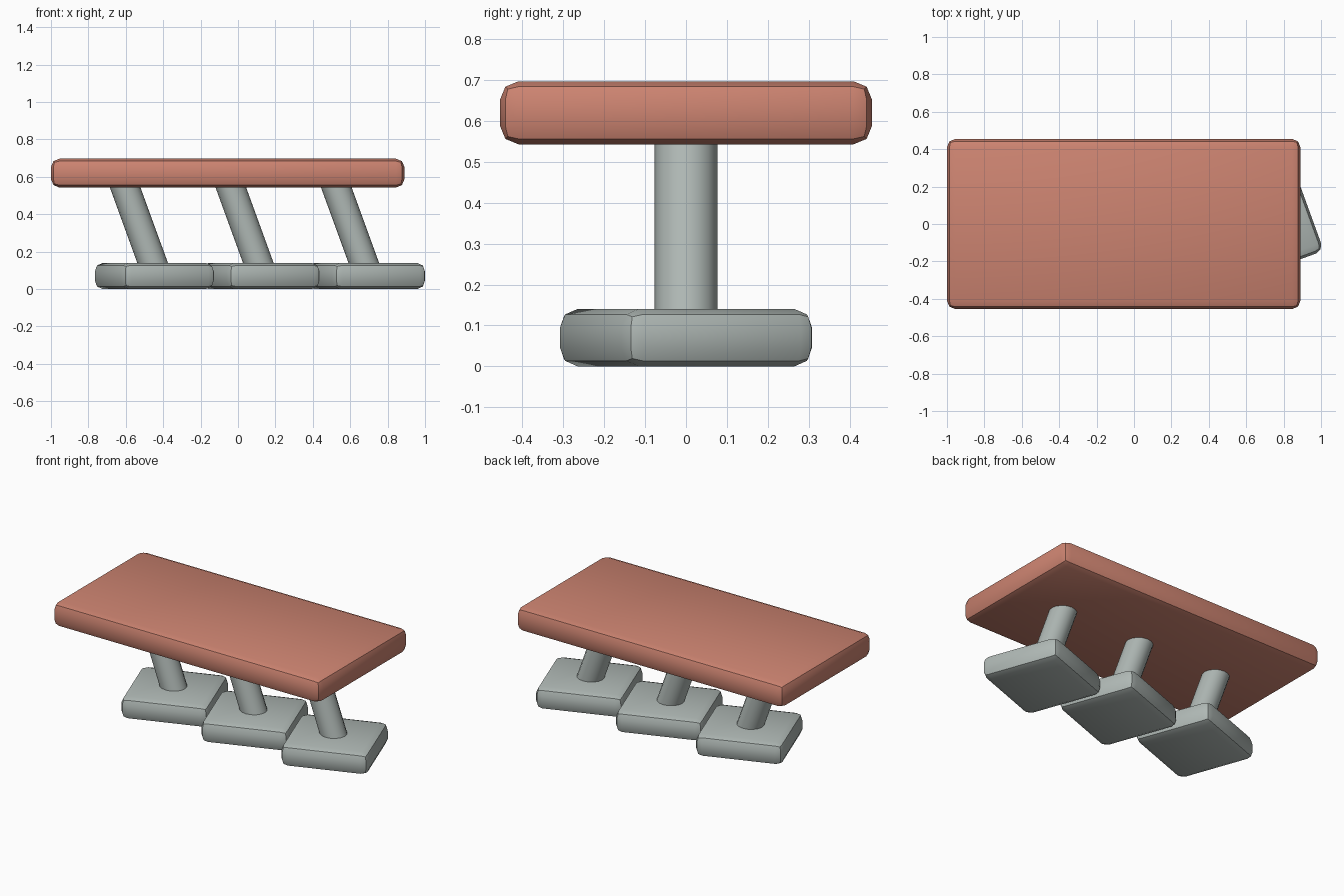
import bpy
import bmesh
from math import radians, tan, cos
from mathutils import Matrix, Vector

cube = bpy.data.objects.get("Cube")
if cube:
    bpy.data.objects.remove(cube, do_unlink=True)


def make_material(name, rgb):
    mat = bpy.data.materials.new(name)
    mat.use_nodes = True
    color = (*rgb, 1)
    mat.diffuse_color = color
    mat.node_tree.nodes["Principled BSDF"].inputs["Base Color"].default_value = color
    return mat


def finish(bm, name, mat, location, rotation):
    mesh = bpy.data.meshes.new(name)
    bm.to_mesh(mesh)
    bm.free()
    mesh.materials.append(mat)
    obj = bpy.data.objects.new(name, mesh)
    bpy.context.collection.objects.link(obj)
    obj.location = location
    obj.rotation_euler = rotation
    bpy.ops.object.select_all(action='DESELECT')
    obj.select_set(True)
    bpy.context.view_layer.objects.active = obj
    bpy.ops.object.shade_smooth_by_angle(angle=radians(30))
    return obj


def rounded_slab(name, size, mat, location, turn=0):
    bm = bmesh.new()
    bmesh.ops.create_cube(bm, size=1, matrix=Matrix.Diagonal((*size, 1)))
    bmesh.ops.bevel(bm, geom=bm.edges[:], offset=0.045, segments=2,
                    profile=0.5, affect='EDGES')
    return finish(bm, name, mat, location, (0, 0, turn))


def round_post(name, radius, length, mat, location, lean):
    bm = bmesh.new()
    bmesh.ops.create_cone(bm, cap_ends=True, segments=16, radius1=radius,
                          radius2=radius, depth=length)
    return finish(bm, name, mat, location, (0, lean, 0))


salmon = make_material("salmon", (0.61, 0.23, 0.165))
grey = make_material("grey", (0.43, 0.48, 0.46))

# Table top
rounded_slab("table_top", (1.89, 0.91, 0.154), salmon, (-0.055, 0, 0.62))

# Three leaning legs, each on a turned foot
LEAN = radians(-20)
for side, x in (("right", -0.447), ("middle", 0.118), ("left", 0.682)):
    rounded_slab(f"{side}_foot", (0.528, 0.496, 0.14), grey, (x, 0, 0.07), radians(20))
    round_post(f"{side}_leg", 0.077, 0.5, grey, (x - 0.083, 0, 0.342), LEAN)
